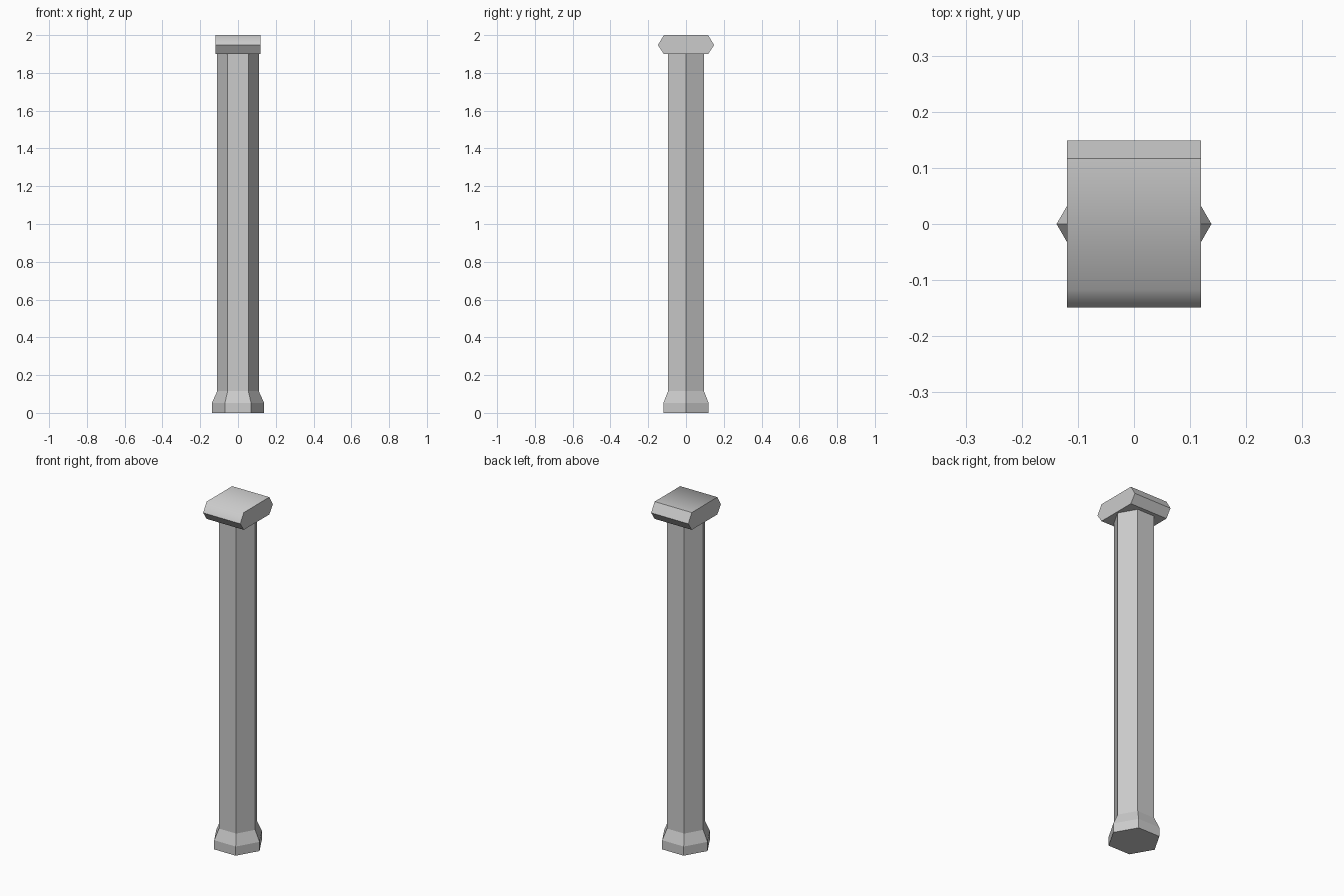
import bpy, bmesh, math

if "Cube" in bpy.data.objects:
    bpy.data.objects.remove(bpy.data.objects["Cube"])


def finish(name, bm):
    bmesh.ops.recalc_face_normals(bm, faces=bm.faces[:])
    mesh = bpy.data.meshes.new(name)
    bm.to_mesh(mesh)
    bm.free()
    obj = bpy.data.objects.new(name, mesh)
    bpy.context.collection.objects.link(obj)
    return obj


def loft(bm, rings, cap_start=False, cap_end=False):
    loops = [[bm.verts.new(p) for p in ring] for ring in rings]
    for a, b in zip(loops, loops[1:]):
        for i in range(len(a)):
            j = (i + 1) % len(a)
            bm.faces.new((a[i], a[j], b[j], b[i]))
    if cap_start:
        bm.faces.new(loops[0][::-1])
    if cap_end:
        bm.faces.new(loops[-1])


def hexagon(radius, z):
    return [(radius * math.cos(i * math.pi / 3),
             radius * math.sin(i * math.pi / 3), z) for i in range(6)]


# Flared hexagonal base
bm = bmesh.new()
loft(bm, [hexagon(0.138, 0), hexagon(0.138, 0.053), hexagon(0.11, 0.115)], cap_start=True)
finish("base", bm)

# Hexagonal shaft, closed off by base and cap
bm = bmesh.new()
loft(bm, [hexagon(0.11, 0.115), hexagon(0.11, 1.9)], cap_end=True)
finish("shaft", bm)

# Six-sided cap block running along x
profile = [(-0.117, 1.9), (0.117, 1.9), (0.149, 1.947),
           (0.117, 2.0), (-0.117, 2.0), (-0.149, 1.947)]
bm = bmesh.new()
loft(bm, [[(x, y, z) for y, z in profile] for x in (-0.119, 0.119)], True, True)

# Only the front top edge of the cap is shaded smooth
for face in bm.faces:
    face.smooth = True
for edge in bm.edges:
    edge.smooth = all(v.co.z > 1.99 and v.co.y < 0 for v in edge.verts)
finish("cap", bm)
